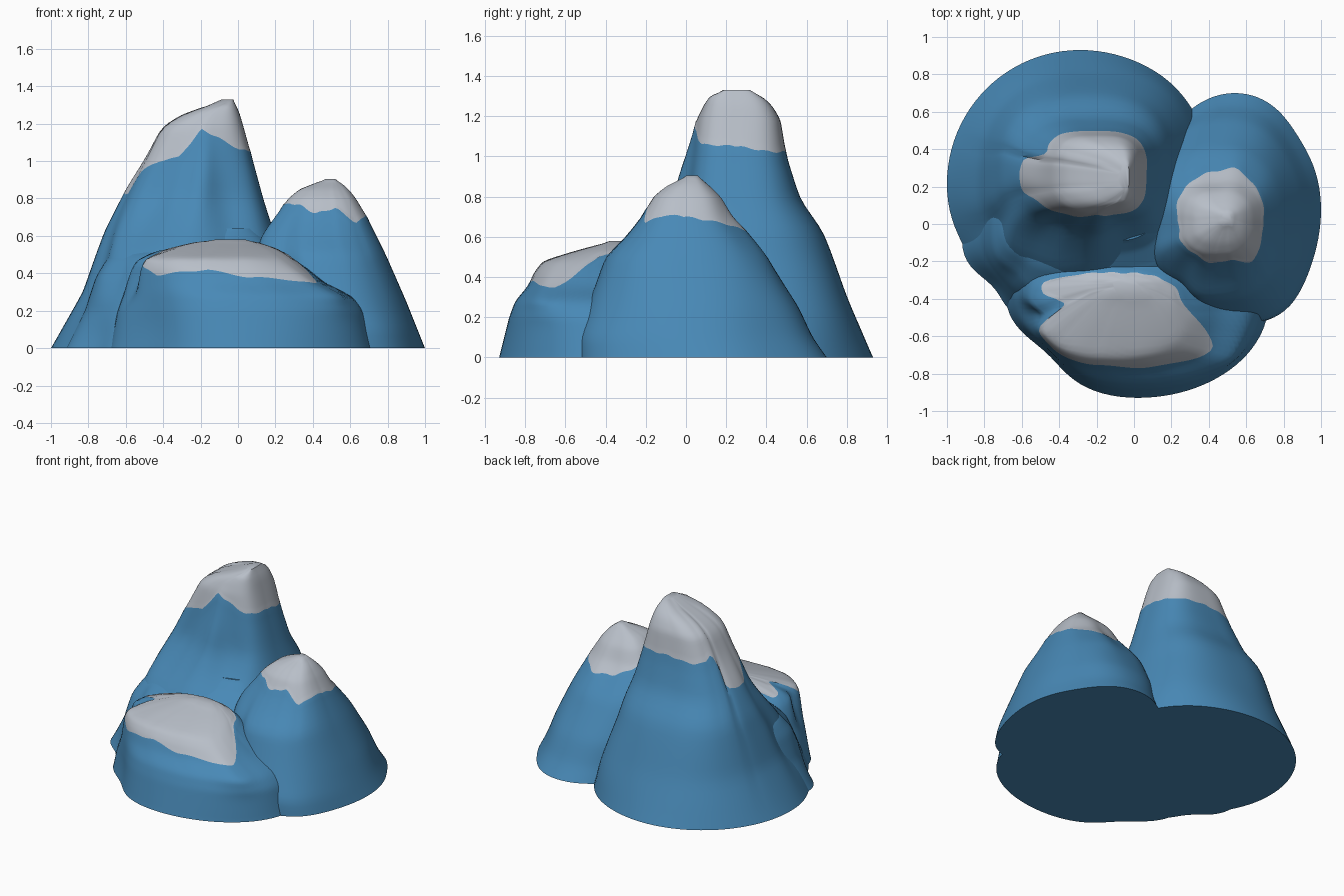
import bpy, bmesh, math
from math import sin, cos, exp

COLUMNS = 96
ROCK_RINGS = 22
SNOW_RINGS = 14

default_cube = bpy.data.objects.get("Cube")
if default_cube:
    bpy.data.objects.remove(default_cube, do_unlink=True)


def make_material(name, colour):
    material = bpy.data.materials.new(name)
    material.use_nodes = True
    material.diffuse_color = colour
    material.node_tree.nodes["Principled BSDF"].inputs["Base Color"].default_value = colour
    return material


rock_blue = make_material("rock_blue", (.065, .25, .47, 1))
snow_grey = make_material("snow_grey", (.48, .52, .58, 1))


def interpolate(table, key):
    """Blend the rows of a table whose first column is the sorted key."""
    for low, high in zip(table, table[1:]):
        if key <= high[0]:
            blend = max(0, (key - low[0]) / (high[0] - low[0]))
            return [a + (b - a) * blend for a, b in zip(low[1:], high[1:])]
    return table[-1][1:]


def angle_gap(a, b):
    return (a - b + 180) % 360 - 180


def surface_point(contours, folds, degrees, height):
    """Point on the slope: round at the foot, squarer higher up, pushed by folds."""
    west, east, south, north = interpolate(contours, height)
    c, s = cos(math.radians(degrees)), sin(math.radians(degrees))
    power = 2 + 1.1 * height
    reach = (abs(c) ** power + abs(s) ** power) ** (-1 / power)
    for angle, width, depth, level, spread in folds:
        around = exp(-(angle_gap(degrees, angle) / width) ** 2)
        reach *= 1 + depth * around * exp(-((height - level) / spread) ** 2)
    x = (west + east) / 2 + (east - west) / 2 * reach * c
    y = (south + north) / 2 + (north - south) / 2 * reach * s
    return x, y, height


def build_mountain(name, contours, snow_line, folds, cap=snow_grey):
    """Loft a peak so that one ring of edges follows the snow line."""
    mesh = bpy.data.meshes.new(name)
    bm = bmesh.new()
    summit = contours[-1][0]
    closed_line = snow_line + [(snow_line[0][0] + 360, snow_line[0][1])]
    rings = [[] for _ in range(ROCK_RINGS + SNOW_RINGS + 1)]
    for column in range(COLUMNS):
        degrees = 360 * column / COLUMNS
        edge = interpolate(closed_line, degrees)[0] + .004 * sin(column * .9)
        for index, ring in enumerate(rings):
            if index <= ROCK_RINGS:
                height = edge * index / ROCK_RINGS
            else:
                height = edge + (summit - edge) * (index - ROCK_RINGS) / SNOW_RINGS
            ring.append(bm.verts.new(surface_point(contours, folds, degrees, height)))
    for index, (lower, upper) in enumerate(zip(rings, rings[1:])):
        for column in range(COLUMNS):
            after = (column + 1) % COLUMNS
            face = bm.faces.new((lower[column], lower[after], upper[after], upper[column]))
            face.material_index = int(index >= ROCK_RINGS)
    bm.faces.new(rings[-1]).material_index = 1
    bm.faces.new(list(reversed(rings[0])))
    # Soften the slopes while leaving the foot in place
    slopes = [vert for ring in rings[1:] for vert in ring]
    for _ in range(2):
        bmesh.ops.smooth_vert(bm, verts=slopes, factor=.5,
                              use_axis_x=True, use_axis_y=True, use_axis_z=False)
    bm.to_mesh(mesh)
    bm.free()
    mesh.materials.append(rock_blue)
    mesh.materials.append(cap)
    mountain = bpy.data.objects.new(name, mesh)
    bpy.context.collection.objects.link(mountain)
    bpy.ops.object.select_all(action="DESELECT")
    mountain.select_set(True)
    bpy.context.view_layer.objects.active = mountain
    bpy.ops.object.shade_smooth_by_angle(angle=math.radians(50))


# Contours: height, west, east, south, north. Snow line: degrees, height.
# Folds: degrees, width, depth, height, spread.

# Tall peak at the back, with a snow tongue on its west shoulder
build_mountain(
    "tall_peak",
    [(0, -1, .42, -.5, .93), (.3, -.83, .3, -.38, .8), (.5, -.76, .23, -.27, .73),
     (.63, -.71, .19, -.15, .68), (.78, -.62, .14, -.04, .57), (1, -.5, .08, .02, .5),
     (1.18, -.41, .03, .06, .47), (1.25, -.3, .01, .09, .43), (1.3, -.15, -.01, .12, .38),
     (1.33, -.05, -.03, .2, .3)],
    [(0, 1.05), (40, 1.02), (90, 1.03), (125, 1.01), (142, 1.02), (150, 1.06), (156, 1.03),
     (162, .83), (198, .82), (208, .94), (228, 1), (247, 1.02), (269, 1.17), (289, 1.13),
     (315, 1.06)],
    [(275, 10, .12, .9, .25), (238, 14, -.12, .8, .3), (300, 14, -.1, .7, .3),
     (182, 16, .05, .85, .15), (205, 9, -.08, .45, .3), (45, 22, .05, .25, .25)])

# Middle peak on the east side
build_mountain(
    "east_peak",
    [(0, .08, 1, -.54, .7), (.1, .08, .96, -.54, .63), (.25, .08, .9, -.49, .56),
     (.5, .1, .79, -.4, .4), (.6, .13, .74, -.3, .31), (.7, .2, .69, -.22, .22),
     (.8, .27, .63, -.16, .17), (.85, .33, .59, -.1, .12), (.885, .42, .55, -.03, .08),
     (.905, .48, .51, .01, .05)],
    [(0, .7), (40, .67), (70, .63), (100, .64), (135, .71), (180, .76), (210, .77),
     (235, .77), (262, .72), (290, .75), (310, .67), (335, .71)],
    [(235, 12, -.1, .5, .25), (72, 12, .08, .65, .15), (205, 10, .06, .6, .2),
     (306, 20, .05, 0, .2), (40, 20, -.04, .1, .3)])

# Low ridge across the front, sloping down towards the viewer
build_mountain(
    "front_ridge",
    [(0, -.69, .72, -.93, .1), (.2, -.65, .67, -.88, .05), (.28, -.62, .61, -.85, 0),
     (.35, -.6, .46, -.79, -.07), (.43, -.57, .36, -.75, -.13), (.48, -.54, .29, -.71, -.19),
     (.53, -.38, .21, -.55, -.24), (.565, -.24, .11, -.42, -.28), (.58, -.1, .02, -.36, -.3)],
    [(0, .5), (40, .545), (90, .555), (130, .54), (150, .49), (164, .49), (176, .525),
     (194, .525), (206, .44), (225, .39), (262, .42), (285, .38), (305, .37), (325, .34),
     (340, .41)],
    [(218, 24, -.14, .1, .4), (190, 9, -.14, .42, .16), (320, 12, .08, .33, .1),
     (35, 20, .1, .32, .15)])

# Bare saddle that joins the front ridge to the tall peak
build_mountain(
    "rock_saddle",
    [(0, -.92, .5, -.6, .4), (.2, -.82, .45, -.5, .4), (.38, -.76, .38, -.41, .35),
     (.48, -.7, .3, -.29, .3), (.53, -.62, .22, -.22, .28), (.57, -.52, .16, -.16, .25),
     (.64, -.4, .1, -.09, .2)],
    [(0, .5), (180, .5)],
    [(212, 16, -.1, 0, .2), (218, 9, -.08, .4, .12)],
    cap=rock_blue)
